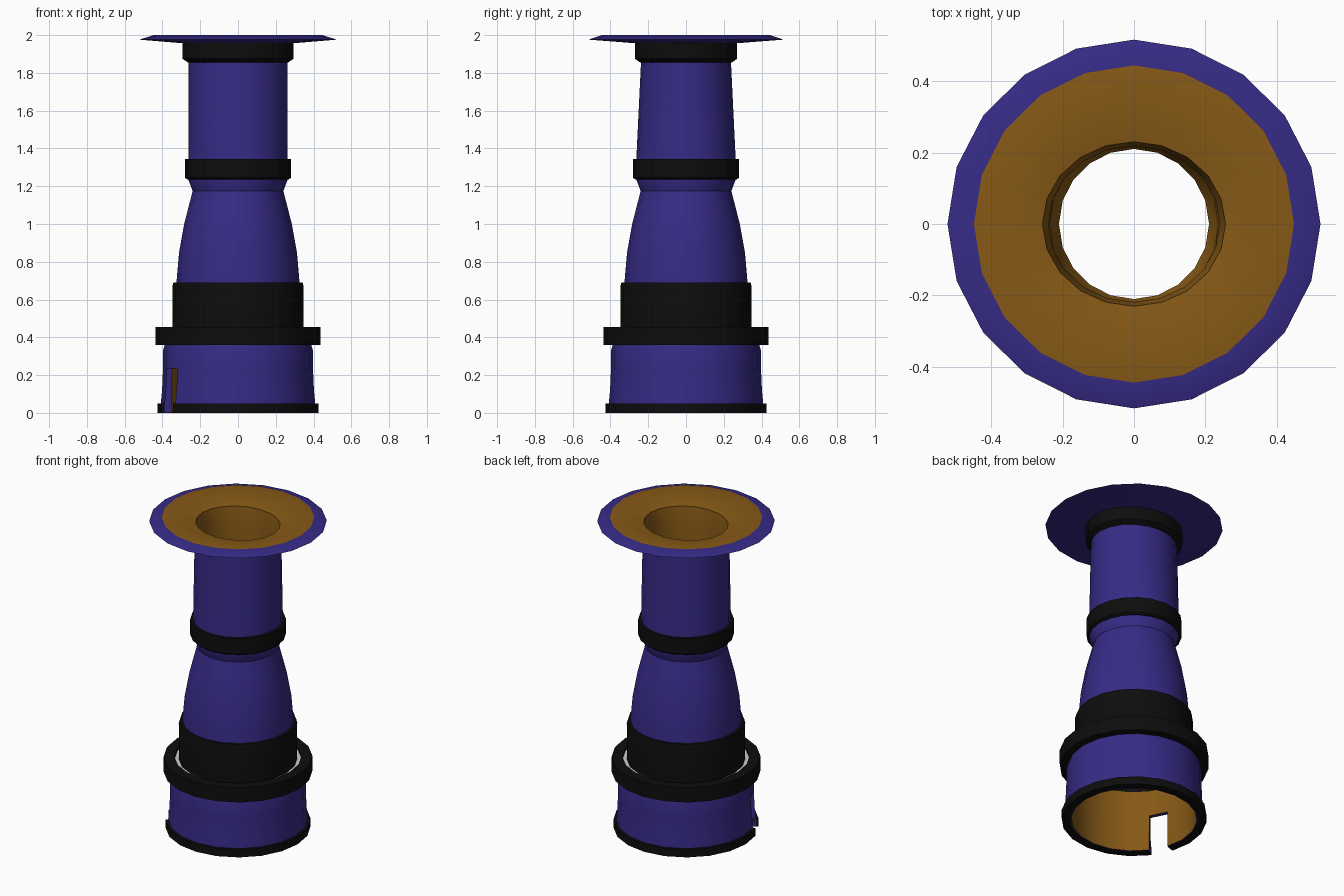
import bpy, bmesh, math

if "Cube" in bpy.data.objects:
    bpy.data.objects.remove(bpy.data.objects["Cube"])

SIDES = 20
SLOT = 11          # segment left open by the slot (front left)


def material(name, rgb):
    m = bpy.data.materials.new(name)
    m.diffuse_color = (*rgb, 1)
    m.use_nodes = True
    m.node_tree.nodes["Principled BSDF"].inputs["Base Color"].default_value = m.diffuse_color
    return m


BLUE = material("blue", (0.037, 0.024, 0.24))
BLACK = material("black", (0.004, 0.004, 0.004))
BROWN = material("brown", (0.24, 0.1, 0.008))
GREY = material("grey", (0.6, 0.6, 0.6))


def lathe(name, first, mat, second=(), second_mat=None, slot_top=None):
    """Revolve the closed profile first + second of (radius_x, z[, radius_y]).
    Edges starting in `second` use second_mat. Points up to slot_top must
    come in one run; their faces are left out in the slot segment."""
    prof = list(first) + list(second)
    n = len(prof)
    bm = bmesh.new()
    cols = []
    for s in range(SIDES):
        a = 2 * math.pi * s / SIDES
        cols.append([bm.verts.new((p[0] * math.cos(a),
                                   (p[2] if len(p) > 2 else p[0]) * math.sin(a),
                                   p[1])) for p in prof])
    low = [i for i, p in enumerate(prof) if slot_top and p[1] <= slot_top]
    for s in range(SIDES):
        a, b = cols[s], cols[(s + 1) % SIDES]
        for i in range(n):
            j = (i + 1) % n
            if s == SLOT and i in low and j in low:
                continue
            f = bm.faces.new((a[i], b[i], b[j], a[j]))
            f.material_index = int(i >= len(first))
    if low:                                  # slot sides and lintel
        a, b = cols[SLOT], cols[SLOT + 1]
        bm.faces.new([a[i] for i in low])
        bm.faces.new([b[i] for i in low])
        if len(low) < n:
            bm.faces.new((a[low[0]], b[low[0]], b[low[-1]], a[low[-1]]))
    bmesh.ops.recalc_face_normals(bm, faces=bm.faces)
    me = bpy.data.meshes.new(name)
    bm.to_mesh(me)
    bm.free()
    me.materials.append(mat)
    me.materials.append(second_mat or mat)
    ob = bpy.data.objects.new(name, me)
    bpy.context.collection.objects.link(ob)
    bpy.ops.object.select_all(action='DESELECT')
    ob.select_set(True)
    bpy.context.view_layer.objects.active = ob
    bpy.ops.object.shade_smooth_by_angle(angle=math.radians(30))
    return ob


# Lower cup with slot: outer wall, brown lining
lathe("lower_cup",
      [(0.397, 0.235), (0.402, 0.12), (0.41, 0.04), (0.41, 0.003)], BLUE,
      [(0.368, 0.003), (0.37, 0.235), (0.37, 0.4), (0.385, 0.4),
       (0.388, 0.36), (0.397, 0.33)], BROWN, slot_top=0.235)
for f in bpy.data.objects["lower_cup"].data.polygons:   # outer wall stays blue
    if f.center.z > 0.235 and math.hypot(f.center.x, f.center.y) > 0.375:
        f.material_index = 0

# Black foot ring, cut by the same slot
lathe("foot_ring", [(0.425, 0), (0.425, 0.05), (0.375, 0.05), (0.375, 0)],
      BLACK, slot_top=0.06)

# Wide collar and the pale ledge inside it
lathe("wide_collar", [(0.436, 0.36), (0.436, 0.455), (0.372, 0.455), (0.372, 0.36)], BLACK)
lathe("collar_ledge", [(0.372, 0.425), (0.372, 0.44), (0.325, 0.44)], GREY,
      [(0.325, 0.425)], BROWN)

# Broad band
lathe("broad_band", [(0.346, 0.43), (0.347, 0.67), (0.342, 0.69), (0.31, 0.69),
                     (0.318, 0.43)], BLACK)

# Tapered body, neck and slightly oval upper tube, with brown lining
lathe("upper_body",
      [(0.335, 0.45), (0.326, 0.69), (0.312, 0.85), (0.285, 1.0), (0.262, 1.09),
       (0.24, 1.175), (0.265, 1.24), (0.263, 1.345),
       (0.262, 1.86, 0.238), (0.262, 1.955, 0.236)], BLUE,
      [(0.256, 1.955, 0.23), (0.24, 1.86, 0.218), (0.235, 1.345), (0.235, 1.24),
       (0.21, 1.175), (0.235, 1.09), (0.26, 1.0), (0.288, 0.85), (0.302, 0.69),
       (0.318, 0.42), (0.335, 0.42)], BROWN)

# Middle and top rings
lathe("middle_ring", [(0.268, 1.235), (0.28, 1.245), (0.28, 1.345), (0.25, 1.345),
                      (0.25, 1.235)], BLACK)
lathe("top_ring", [(0.265, 1.855, 0.243), (0.295, 1.875, 0.27), (0.295, 1.96, 0.27),
                   (0.258, 1.95, 0.233), (0.25, 1.855, 0.23)], BLACK)

# Flared rim: blue underside and bevel, brown dish
lathe("flared_rim", [(0.256, 1.953, 0.23), (0.295, 1.957, 0.27),
                     (0.522, 1.976, 0.516)], BLUE,
      [(0.448, 2.0, 0.444), (0.256, 1.962, 0.23)], BROWN)
rim = bpy.data.objects["flared_rim"].data
for f in rim.polygons:                       # bevelled edge is blue
    if math.hypot(f.center.x, f.center.y) > 0.46 and f.center.z > 1.98:
        f.material_index = 0
